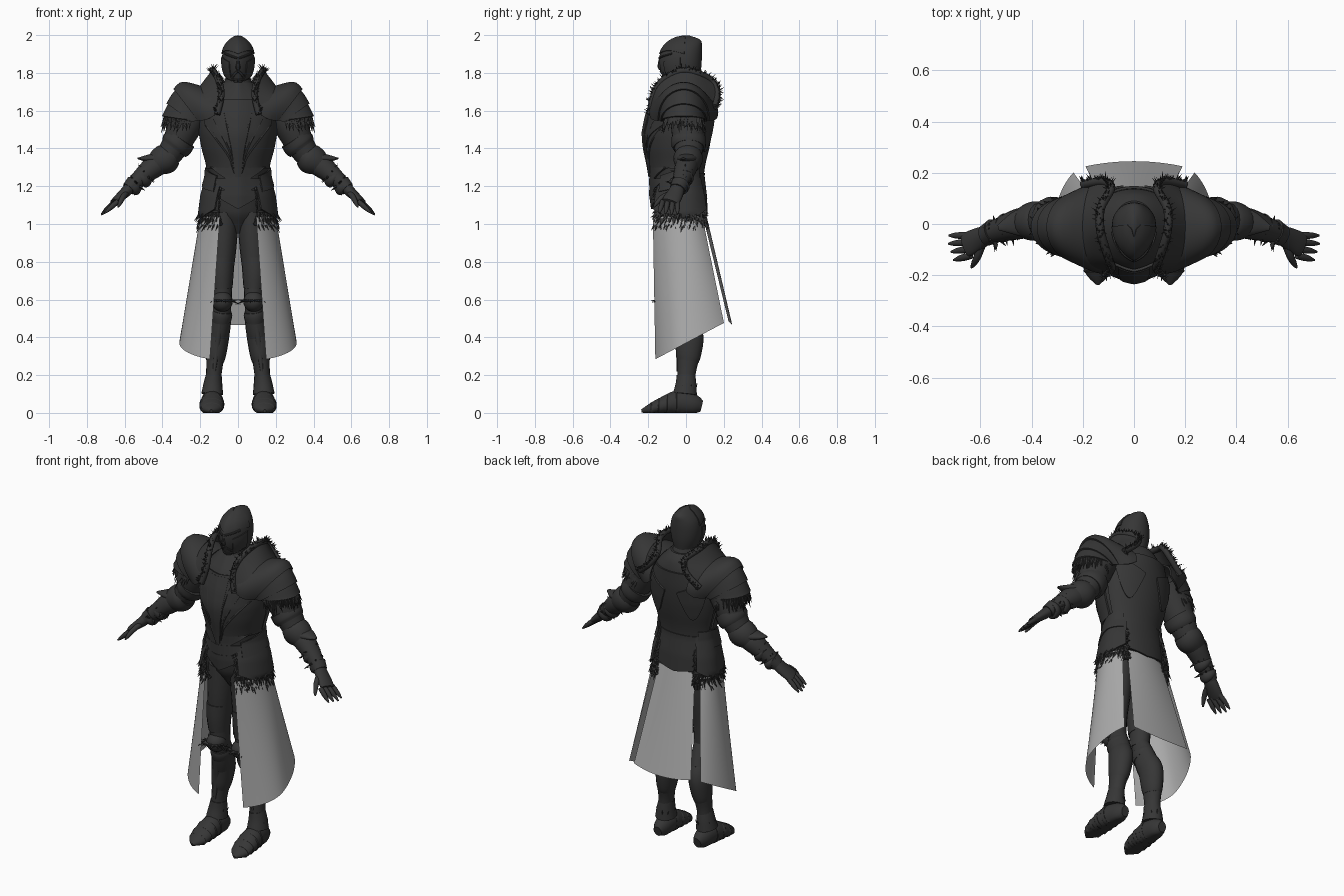
import bpy, bmesh, random
from math import sin, cos, pi, radians
from mathutils import Vector

random.seed(4)
default_cube = bpy.data.objects.get("Cube")
if default_cube:
    bpy.data.objects.remove(default_cube)


def material(name, value):
    mat = bpy.data.materials.new(name)
    mat.use_nodes = True
    colour = (value, value, value, 1)
    mat.diffuse_color = colour
    shader = mat.node_tree.nodes["Principled BSDF"]
    shader.inputs["Base Color"].default_value = colour
    shader.inputs["Roughness"].default_value = 0.7
    return mat


armour = material("dark armour", 0.037)
fur = material("black fur", 0.035)
cloth = material("grey cloth", 0.4)


# ---- helpers ----
def finish(name, bm, mat, mirror, thick=0):
    bmesh.ops.recalc_face_normals(bm, faces=bm.faces)
    mesh = bpy.data.meshes.new(name)
    bm.to_mesh(mesh)
    bm.free()
    mesh.materials.append(mat)
    obj = bpy.data.objects.new(name, mesh)
    bpy.context.collection.objects.link(obj)
    bpy.ops.object.select_all(action="DESELECT")
    obj.select_set(True)
    bpy.context.view_layer.objects.active = obj
    bpy.ops.object.shade_smooth_by_angle(angle=radians(40))
    if thick:
        solid = obj.modifiers.new("thickness", "SOLIDIFY")
        solid.thickness, solid.offset = thick, 0
        obj.modifiers.new("sharp rims", "EDGE_SPLIT").split_angle = radians(40)
    if mirror:
        obj.modifiers.new("mirror", "MIRROR").use_mirror_merge = False


def surface(name, point, rows, cols, mat=armour, closed=False, mirror=True, thick=0):
    """Grid of point(u, v); closed surfaces wrap in v and get end caps."""
    bm = bmesh.new()
    span = cols if closed else cols + 1
    ring = [[bm.verts.new(point(i / rows, j / cols)) for j in range(span)]
            for i in range(rows + 1)]
    for low, high in zip(ring, ring[1:]):
        for j in range(cols):
            k = (j + 1) % span
            bm.faces.new((low[j], low[k], high[k], high[j]))
    if closed:
        bm.faces.new(ring[0])
        bm.faces.new(ring[-1])
    finish(name, bm, mat, mirror, thick)


def spline(points, t):
    """Smooth interpolation through rows of any width."""
    last = len(points) - 1
    i = min(int(t * last), last - 1)
    f = t * last - i
    a, b, c, d = (Vector(points[max(0, min(last, i + k))]) for k in (-1, 0, 1, 2))
    return b + (c - a) * f / 2 + (a * 2 - b * 5 + c * 4 - d) * f * f / 2 \
        + (b * 3 - a - c * 3 + d) * f ** 3 / 2


def tube(name, rows, steps=14, sides=18, hint=(0, 1, 0), mat=armour, mirror=True):
    """Rows are x, y, z, side radius, radius towards the hint."""
    def point(u, v):
        here = spline(rows, u)
        ahead, behind = spline(rows, min(1, u + .02)), spline(rows, max(0, u - .02))
        tangent = (Vector(ahead[:3]) - Vector(behind[:3])).normalized()
        side = tangent.cross(Vector(hint)).normalized()
        up = side.cross(tangent)
        a = v * 2 * pi
        p = Vector(here[:3]) + side * cos(a) * abs(here[3]) + up * sin(a) * abs(here[4])
        p.z = max(0, p.z)
        return p
    surface(name, point, steps, sides, mat, True, mirror)


def ball(name, centre, size):
    def point(u, v):
        r = max(.01, sin(u * pi))
        return Vector(centre) + Vector((size[0] * r * cos(v * 2 * pi),
                                        size[1] * r * sin(v * 2 * pi), -size[2] * cos(u * pi)))
    surface(name, point, 12, 20, closed=True)


def tufts(name, point, count, direction, length, width=.007, mat=fur, mess=.4):
    """Small ragged spikes along point(t), leaning along direction(t)."""
    bm = bmesh.new()
    for n in range(count):
        t = (n + random.random() * .8) / count
        base = Vector(point(t))
        aim = Vector(direction(t)).normalized()
        aim += Vector([random.uniform(-mess, mess) for _ in range(3)])
        side = aim.cross(Vector((.3, .5, .8))).normalized() * width
        other = aim.cross(side).normalized() * width
        tip = bm.verts.new(base + aim * length * random.uniform(.6, 1.15))
        foot = [bm.verts.new(base + s) for s in (side, other, -side, -other)]
        for k in range(4):
            bm.faces.new((foot[k], foot[(k + 1) % 4], tip))
    finish(name, bm, mat, True)


# ---- torso: rows are height, half width, front depth, back depth ----
body = [(.95, .07, .07, .05), (1.05, .15, .14, .08), (1.15, .158, .16, .085),
        (1.25, .152, .17, .082), (1.32, .16, .182, .092), (1.4, .183, .2, .112),
        (1.48, .197, .207, .127), (1.57, .2, .19, .137), (1.66, .17, .16, .137),
        (1.72, .11, .12, .12), (1.75, .08, .1, .09)]


def on_body(a, z, off=0):
    """Body surface at angle a from the front and height z."""
    low, high = next(((p, q) for p, q in zip(body, body[1:]) if z <= q[0]), body[-2:])
    f = (z - low[0]) / (high[0] - low[0])
    _, wide, front, back = Vector(low).lerp(Vector(high), f)
    ridge = .01 * max(0, 1 - abs(a) / .35)
    depth = front + ridge if cos(a) > 0 else back
    return Vector(((wide + off) * sin(a), -(depth + off) * cos(a), z))


def plate(name, start, end, top, bottom, off, flare=0, mirror=False, thick=.01, taper=0):
    def point(u, v):
        a = (start + (end - start) * v) * (1 - taper * u)
        return on_body(a, top(a) + (bottom(a) - top(a)) * u, off + flare * u)
    surface(name, point, 12, 28, armour, False, mirror, thick)


surface("torso", lambda u, v: on_body((v * 2 - 1) * pi, .95 + .8 * u), 34, 48,
        closed=True, mirror=False)
plate("breastplate", -1.5, 1.5, lambda a: 1.64 - .03 * cos(a),
      lambda a: 1.3 - .08 * max(0, 1 - abs(a)), .006)
plate("upper_breastplate", -1.0, 1.0, lambda a: 1.66,
      lambda a: 1.36 + .17 * min(1, abs(a)) ** .7, .011)
plate("centre_breastplate", -.32, .32, lambda a: 1.65, lambda a: 1.25, .014, taper=.75)
plate("backplate", 1.7, 2 * pi - 1.7, lambda a: 1.66,
      lambda a: 1.27 - .05 * max(0, 1 - abs(a - pi)), .006)
plate("shoulder_blade_plate", 1.95, 2.95, lambda a: 1.64 - .1 * (a - 2),
      lambda a: 1.63 - .1 * (a - 2) - .2 * sin((a - 1.95) * pi), .014, mirror=True)
for n, lower in enumerate((1.2, 1.14, 1.08)):
    plate("waist_lame_%d" % n, -1.6, 1.6, lambda a: lower + .1,
          lambda a: lower + .1 * min(1, abs(a)), .006 + n * .006, .006)
plate("rear_waist_plate", 1.6, 2 * pi - 1.6, lambda a: 1.27,
      lambda a: 1.05 + .03 * abs(a - pi), .01, .02)
for n, spread in enumerate((.3, .65, 1.0)):
    flute = [tuple(on_body(.1 + spread * t ** 1.5, 1.27 + (.36 - n * .04) * t, .012))
             + (.006, .006) for t in (0, .3, .6, .9)]
    tube("chest_flute_%d" % n, flute, 14, 6)

# ---- neck and helmet ----
tube("gorget", [(0, .0, 1.66, .11, .13), (0, -.01, 1.71, .085, .105),
                (0, -.015, 1.77, .07, .085)], mirror=False)
tube("gorget_rim", [(0, -.01, 1.675, .105, .13), (0, -.01, 1.685, .108, .13),
                    (0, -.015, 1.7, .092, .112)], 4, 24, mirror=False)
helm = [(1.7, .035, .085, .06), (1.76, .06, .108, .07), (1.82, .081, .13, .08),
        (1.88, .085, .134, .084), (1.935, .073, .113, .084), (1.975, .042, .07, .076),
        (1.997, .008, .015, .02)]


def on_helm(a, t, off=0):
    z, wide, front, back = spline(helm, t)
    depth = (front + .008 * max(0, 1 - abs(a) * 2)) if cos(a) > 0 else back
    return Vector(((wide + off) * sin(a), -(depth + off) * cos(a), z))


surface("helmet", lambda u, v: on_helm((v * 2 - 1) * pi, u), 24, 40, closed=True, mirror=False)
surface("skull_plate", lambda u, v: on_helm(
    (v * 2 - 1) * 1.5, .56 + .05 * sin(abs(v * 2 - 1) * pi) + .36 * u, .003), 10, 30,
    mirror=False, thick=.005)
surface("cheek_guard", lambda u, v: on_helm(.55 + .8 * v, .16 + .28 * u + .08 * v, .003), 8, 10,
        thick=.006)
tube("brow", [tuple(on_helm(a, .49 + a * .08, .001)) + (.006, .006)
              for a in (.06, .35, .65, .95)], 10, 8)
tube("moustache", [tuple(on_helm(a, .31 - a * .2, .0)) + (.007, .006)
                   for a in (.04, .3, .55)], 8, 8)
tube("nose", [(0, -.136, 1.875, .007, .007), (0, -.139, 1.85, .009, .01),
              (0, -.137, 1.828, .013, .012), (0, -.128, 1.818, .008, .007)], 8, 8, mirror=False)
tube("chin_plate", [tuple(on_helm(a, .17 + a * a * .05, .001)) + (.006, .006)
                    for a in (.0, .4, .8, 1.2)], 10, 8)

# ---- shoulders: rows are base x, base z, top x, top z, depth ----
shoulder = [(.12, 1.59, .13, 1.7, .178), (.16, 1.57, .2, 1.725, .165),
            (.2, 1.565, .29, 1.74, .138), (.225, 1.56, .335, 1.69, .118),
            (.25, 1.55, .365, 1.625, .106), (.265, 1.55, .388, 1.56, .098)]


def on_shoulder(t, v, off=0):
    bx, bz, tx, tz, depth = spline(shoulder, t)
    a = (v - .5) * radians(190)
    return Vector((bx + (tx + off - bx) * cos(a), (depth + off) * sin(a) - .012,
                   bz + (tz + off - bz) * cos(a)))


for n, (start, end) in enumerate(((0, .56), (.5, .8), (.72, 1))):
    surface("pauldron_plate_%d" % n, lambda u, v: on_shoulder(
        start + (end - start) * u, v, .01 * u), 8, 30, thick=.01)
tufts("pauldron_fringe", lambda t: on_shoulder(.96, t), 75,
      lambda t: (.25, (t - .5) * .5, -1), .075, .011, mess=.18)
collar = [(.11, -.192, 1.58), (.088, -.172, 1.68), (.1, -.13, 1.755), (.13, -.03, 1.81),
          (.13, .06, 1.8), (.09, .14, 1.755), (.12, .165, 1.69), (.2, .155, 1.62)]
tube("collar_roll", [p + (.017, .017) for p in collar], 40, 10, hint=(.9, .1, .4), mat=fur)
surface("collar_flange", lambda u, v: spline(collar, u).lerp(
    on_shoulder(.2, .08 + u * .84), v), 30, 6, thick=.01)
tufts("collar_fur", lambda t: spline(collar, t), 230,
      lambda t: (random.uniform(-.5, 1), (t - .45) * 2, .5), .032, .006)

# ---- arms ----
tube("upper_arm", [(.22, .01, 1.62, .08, .085), (.28, .01, 1.52, .088, .09),
                   (.33, .015, 1.42, .075, .08), (.39, .012, 1.33, .06, .062)])
tube("arm_band", [(.3, .012, 1.455, .083, .091), (.325, .015, 1.42, .086, .092),
                  (.34, .015, 1.4, .076, .082)], 6)
tube("elbow_guard", [(.345, .012, 1.37, .06, .067), (.375, .012, 1.35, .078, .078),
                     (.41, .008, 1.33, .075, .073), (.44, .004, 1.31, .058, .058)], 8)
tube("elbow_wing", [(.42, .008, 1.35, .03, .06), (.47, .0, 1.347, .022, .045),
                    (.53, -.015, 1.347, .004, .01)], 8)
tube("forearm", [(.4, .01, 1.33, .058, .06), (.45, .0, 1.3, .06, .06),
                 (.51, -.018, 1.25, .048, .05), (.575, -.04, 1.19, .035, .037)])
for n, along in enumerate((.45, .75)):
    x, y, z = Vector((.41, .01, 1.33)).lerp(Vector((.58, -.045, 1.18)), along)
    girth = .064 - .018 * along
    tube("vambrace_band_%d" % n, [(x, y, z, girth * .8, girth * .8),
         (x + .02, y, z - .02, girth, girth), (x + .035, y, z - .03, girth * .8, girth * .8)], 6)
    tufts("vambrace_fur_%d" % n, lambda t: (x + .03 * sin(t * 2 * pi), y + .045 * cos(t * 2 * pi),
          z + .03 * sin(t * 2 * pi)), 10, lambda t: (sin(t * 2 * pi) * .6 - .2,
          cos(t * 2 * pi), sin(t * 2 * pi)), .028)

# ---- hands ----
tube("gauntlet_cuff", [(.55, -.03, 1.215, .046, .048), (.58, -.045, 1.185, .037, .042)], 4)
tube("palm", [(.565, -.04, 1.2, .032, .035), (.6, -.055, 1.165, .028, .043),
              (.64, -.075, 1.13, .022, .048), (.658, -.085, 1.115, .018, .045)])
for n in range(4):
    y, reach = -.045 - n * .026, .08 - .006 * abs(n - 1)
    rows = [(.648 + t * reach - n * .004, y - n * t * .006, 1.12 - t * reach * .85 - t * t * .004,
             r, r) for t, r in ((0, .013), (.35, .014), (.7, .011), (1, .004))]
    tube("finger_%d" % n, rows, 9, 10)
tube("thumb", [(.595, -.085, 1.16, .016, .016), (.61, -.125, 1.14, .015, .015),
               (.625, -.155, 1.11, .011, .011), (.635, -.17, 1.09, .004, .004)], 8, 10, (1, 0, 0))

# ---- tassets and their fur ----
plate("tasset", .6, 2.4, lambda a: 1.27 - .08 * max(0, cos(a)),
      lambda a: 1.03 + .06 * abs(a - 1.5) ** 2, .012, .05, True)
plate("tasset_upper_lame", .75, 2.3, lambda a: 1.3 - .06 * max(0, cos(a)),
      lambda a: 1.2 - .04 * max(0, cos(a)), .012, .02, True)
for n, (height, off) in enumerate(((1.06, .05), (1.03, .053), (1.005, .06))):
    tufts("tasset_fringe_%d" % n, lambda t: on_body(.55 + 1.9 * t, height, off + .01 * n), 46,
          lambda t: (sin(.5 + 2 * t) * .5, -cos(.5 + 2 * t) * .4, -1), .045, .009, mess=.3)
plate("fur_backing", .55, 2.45, lambda a: 1.07, lambda a: .99, .04, .03, True)
for n, a in enumerate((.55, 2.42)):
    tufts("tasset_edge_fur_%d" % n, lambda t: on_body(a, 1.0 + .2 * t, .055 - .035 * t), 22,
          lambda t: (.1, -cos(a), -.5), .03)

# ---- cloth skirt ----
def side_panel(u, v):
    a = .5 + 1.87 * v
    wide = .2 + .11 * u
    front = cos(a) > 0
    depth = .2 - .015 * u if front else .12 + .16 * u
    hem = .37 - (.185 if front else .28) * cos(a) * .53
    return Vector((wide * sin(a) ** (1 if front else .75), -depth * cos(a),
                   1.04 + (hem - 1.04) * u))


def rear_panel(u, v):
    s = v * 2 - 1
    return Vector((s * (.12 + .07 * u), .085 + .14 * u + .02 * (1 - s * s),
                   1.06 - u * (.575 + .02 * (1 - s * s))))


surface("side_skirt", side_panel, 12, 30, cloth)
surface("rear_skirt", rear_panel, 10, 20, cloth, mirror=False)

# ---- legs and feet ----
tube("thigh", [(.07, -.04, 1.06, .075, .09), (.08, -.045, .88, .072, .085),
               (.085, -.05, .7, .056, .068), (.082, -.05, .57, .05, .06)])
tube("thigh_plate", [(.085, -.055, .82, .067, .078), (.087, -.058, .74, .064, .074),
                     (.085, -.055, .66, .056, .068)], 8)
tube("greave", [(.082, -.045, .58, .046, .058), (.096, -.005, .46, .057, .072),
                (.112, .02, .37, .056, .072), (.126, .005, .23, .042, .05),
                (.134, .0, .12, .042, .048)])
tube("shin_ridge", [(.09, -.08, .52, .012, .01), (.1, -.063, .44, .016, .012),
                    (.113, -.045, .34, .014, .01), (.126, -.042, .22, .008, .008)], 10, 10)
tube("calf_plate", [(.098, .0, .46, .056, .07), (.108, .017, .4, .061, .077),
                    (.117, .014, .31, .054, .067), (.122, .01, .27, .046, .056)], 10)
ball("knee_cop", (.083, -.085, .59), (.055, .06, .055))
ball("knee_wing", (.1, -.06, .6), (.055, .03, .042))
tufts("knee_fur", lambda t: (.083 + .05 * cos(t * pi), -.1 - .045 * sin(t * pi), .595), 20,
      lambda t: (cos(t * pi), -sin(t * pi) * 1.4, -.2), .045)
tube("greave_rim", [(.085, -.035, .54, .052, .066), (.088, -.03, .52, .058, .07),
                    (.09, -.02, .49, .054, .068)], 6)
tube("ankle_flare", [(.128, .0, .2, .042, .05), (.133, .0, .15, .05, .056),
                     (.136, -.005, .1, .058, .064)], 6)
tufts("ankle_points", lambda t: (.132 + .04 * cos(t * 2 * pi), .045 * sin(t * 2 * pi), .12), 8,
      lambda t: (cos(t * 2 * pi) * .5, sin(t * 2 * pi) * .3, 1), .04, .009, mat=armour, mess=.15)
foot = [(.132, .083, .035, .025, .03), (.133, .04, .045, .046, .055),
        (.136, -.04, .055, .057, .065), (.139, -.12, .04, .064, .046),
        (.141, -.19, .02, .05, .028), (.141, -.236, .01, .008, .008)]
tube("sabaton", foot, 20, 18, (0, 0, 1))
for n in range(4):
    x, y, z, wide, tall = spline(foot, .42 + n * .12)
    tube("sabaton_lame_%d" % n, [(x, y + .02, z, wide, tall),
         (x, y, z, wide + .003, tall + .005), (x, y - .008, z, wide * .9, tall * .9)],
         4, 18, (0, 0, 1))
